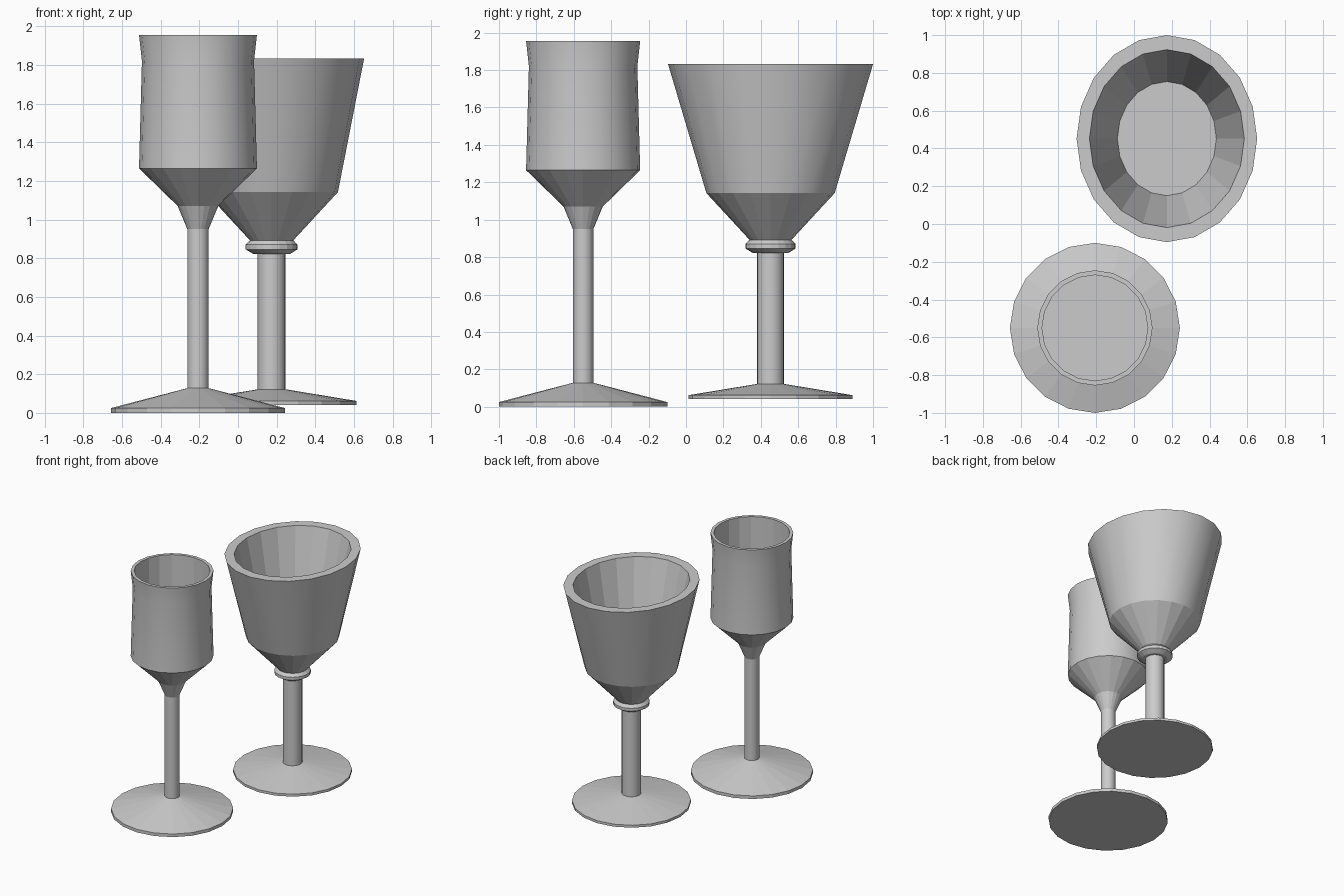
import bpy, bmesh, math

if "Cube" in bpy.data.objects:
    bpy.data.objects.remove(bpy.data.objects["Cube"])

SIDES = 20


def lathe(name, centre, profile, smooth=()):
    """Closed turned part from (rx, z) or (rx, z, ry) rings; listed bands are smooth, others flat."""
    bm = bmesh.new()
    rings = []
    for p in profile:
        rx, z = p[0], p[1]
        ry = p[2] if len(p) > 2 else rx
        rings.append([bm.verts.new((rx * math.cos(2 * math.pi * i / SIDES),
                                    ry * math.sin(2 * math.pi * i / SIDES), z))
                      for i in range(SIDES)])
    smooth_faces = set()
    for band, (a, b) in enumerate(zip(rings, rings[1:])):
        for i in range(SIDES):
            j = (i + 1) % SIDES
            f = bm.faces.new((a[i], a[j], b[j], b[i]))
            if band in smooth:
                smooth_faces.add(f)
    bm.faces.new(rings[0][::-1])
    bm.faces.new(rings[-1])
    bm.faces.index_update()
    keep = {f.index for f in smooth_faces}
    mesh = bpy.data.meshes.new(name)
    bm.to_mesh(mesh)
    bm.free()
    obj = bpy.data.objects.new(name, mesh)
    obj.location = (centre[0], centre[1], 0)
    bpy.context.collection.objects.link(obj)
    bpy.ops.object.select_all(action='DESELECT')
    obj.select_set(True)
    bpy.context.view_layer.objects.active = obj
    bpy.ops.object.shade_smooth_by_angle(angle=math.radians(20))
    for poly in mesh.polygons:
        poly.use_smooth = poly.index in keep
    return obj


# Tall narrow glass, front left
tall = (-0.207, -0.55)
lathe("tall_glass_foot", tall, [(0.45, 0), (0.45, 0.025), (0.055, 0.128)])
lathe("tall_glass_stem", tall, [(0.055, 0.125), (0.055, 0.955)], smooth=(0,))
lathe("tall_glass_bowl", tall,
      [(0.055, 0.95), (0.105, 1.07), (0.305, 1.265), (0.29, 1.82), (0.305, 1.955),
       (0.28, 1.955), (0.28, 1.265)], smooth=(2, 3))

# Wide goblet with an oval mouth, back right
wide = (0.174, 0.452)
lathe("goblet_foot", wide, [(0.438, 0.042), (0.438, 0.062), (0.072, 0.122)])
lathe("goblet_stem", wide, [(0.072, 0.12), (0.072, 0.83)], smooth=(0,))
lathe("goblet_collar", wide,
      [(0.095, 0.822), (0.134, 0.846), (0.134, 0.87), (0.113, 0.892)])
lathe("goblet_bowl", wide,
      [(0.11, 0.89), (0.343, 1.142), (0.478, 1.832, 0.548),
       (0.41, 1.832, 0.471), (0.262, 1.15, 0.302)], smooth=(1,))
